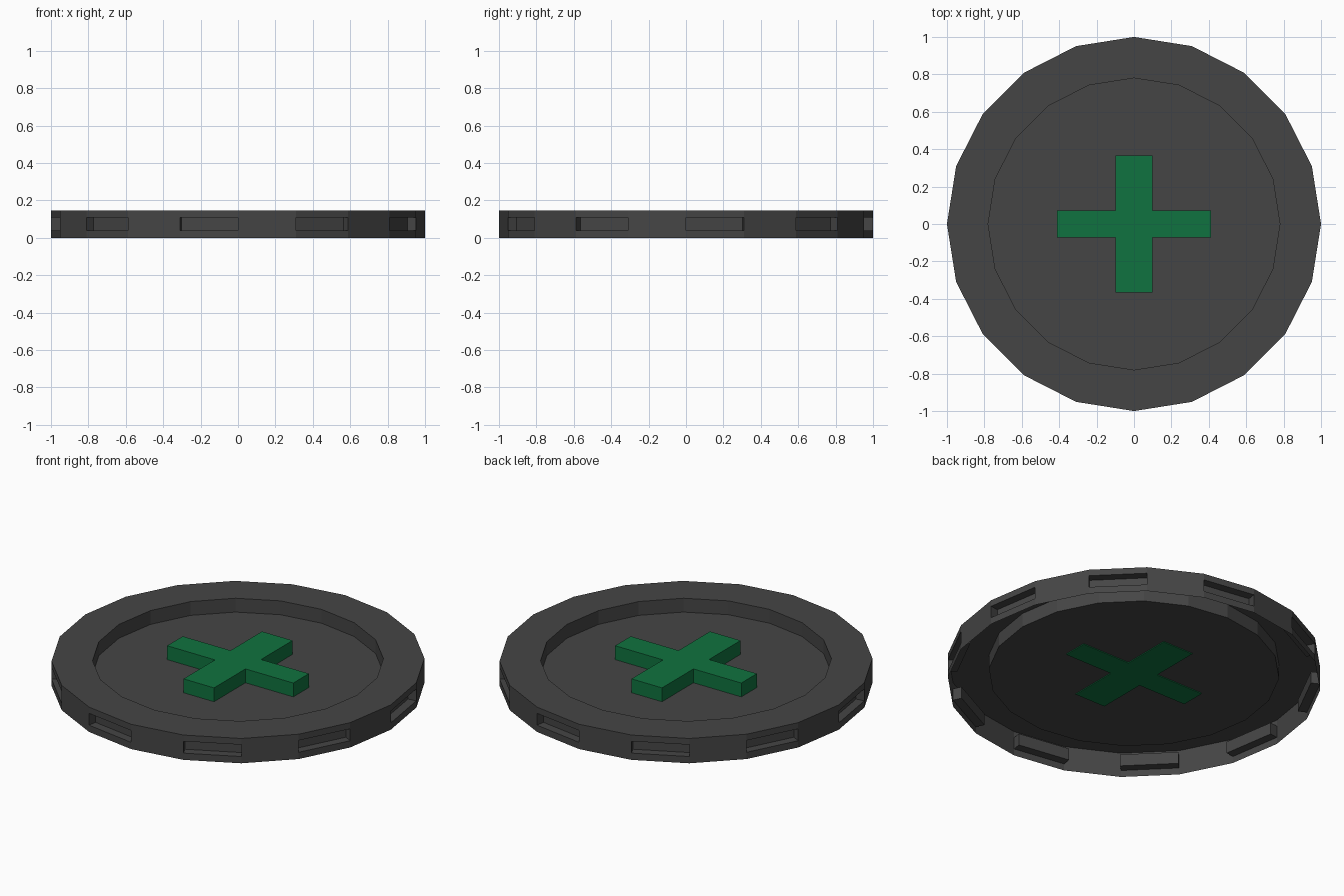
import bpy, bmesh
from math import sin, cos, pi

if "Cube" in bpy.data.objects:
    bpy.data.objects.remove(bpy.data.objects["Cube"])

SIDES, HEIGHT, FLOOR = 20, 0.147, 0.065


def material(name, color):
    m = bpy.data.materials.new(name)
    m.diffuse_color = (*color, 1)
    m.use_nodes = True
    m.node_tree.nodes["Principled BSDF"].inputs["Base Color"].default_value = m.diffuse_color
    return m


def finish(name, bm, mat):
    me = bpy.data.meshes.new(name)
    bm.to_mesh(me)
    bm.free()
    ob = bpy.data.objects.new(name, me)
    me.materials.append(mat)
    bpy.context.collection.objects.link(ob)
    return ob


def ring(bm, r, z):
    return [bm.verts.new((r * cos(2 * pi * k / SIDES), r * sin(2 * pi * k / SIDES), z))
            for k in range(SIDES)]


# Dish: open-bottomed shell with a sunken floor
bm = bmesh.new()
rings = [ring(bm, r, z) for r, z in
         [(1, 0), (1, 0.04), (1, 0.11), (1, HEIGHT), (0.78, HEIGHT), (0.78, FLOOR)]]
slots = []
for i, (a, b) in enumerate(zip(rings, rings[1:])):
    for k in range(SIDES):
        n = (k + 1) % SIDES
        f = bm.faces.new((a[k], a[n], b[n], b[k]))
        if i == 1 and k % 2 == 0:
            slots.append(f)
bm.faces.new(rings[-1])
bm.normal_update()

# Grip slots: every other side is pushed straight inwards
for f in slots:
    inward = f.normal * -0.05
    new = bmesh.ops.extrude_discrete_faces(bm, faces=[f])["faces"]
    bmesh.ops.translate(bm, vec=inward, verts=new[0].verts)
# Merge the flat strips around unslotted sides
bmesh.ops.dissolve_limit(bm, angle_limit=0.01, verts=bm.verts, edges=bm.edges)
finish("dish", bm, material("dark_grey", (0.06, 0.06, 0.06)))

# Raised cross: one outline extruded from just under the floor
X, Y, U, V = 0.413, 0.367, 0.10, 0.073
quarter = [(X, V), (U, V), (U, Y)]
outline = (quarter + [(-x, y) for x, y in reversed(quarter)]
           + [(-x, -y) for x, y in quarter] + [(x, -y) for x, y in reversed(quarter)])
bm = bmesh.new()
base = bm.faces.new([bm.verts.new((x, y, 0.06)) for x, y in outline])
top = bmesh.ops.extrude_face_region(bm, geom=[base], use_keep_orig=True)["geom"]
bmesh.ops.translate(bm, vec=(0, 0, HEIGHT - 0.06),
                    verts=[g for g in top if isinstance(g, bmesh.types.BMVert)])
bmesh.ops.recalc_face_normals(bm, faces=bm.faces)
finish("cross", bm, material("green", (0.005, 0.17, 0.05)))
